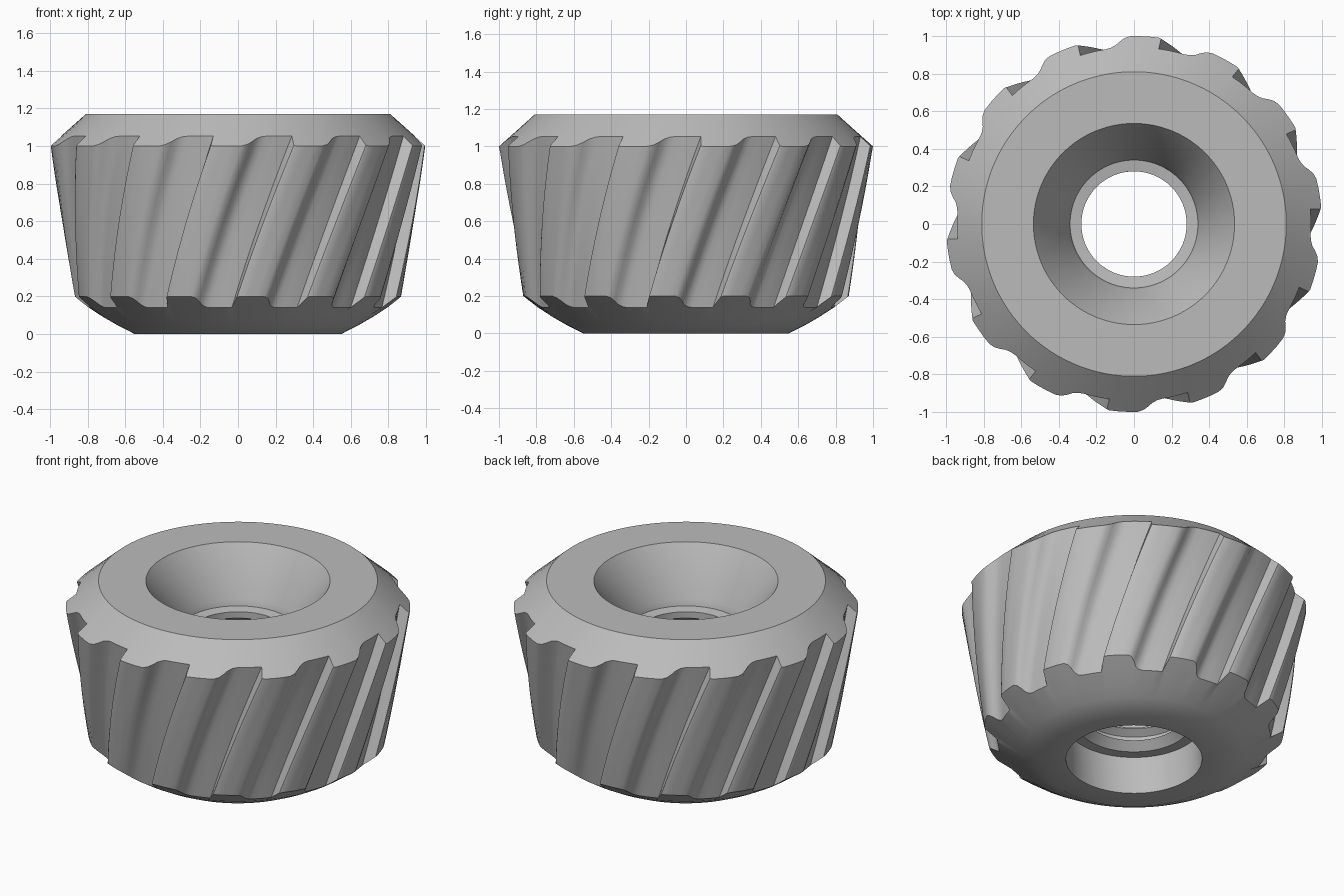
import bpy
import bmesh
import math

cube = bpy.data.objects.get("Cube")
if cube:
    bpy.data.objects.remove(cube, do_unlink=True)

TEETH = 14
PITCH = math.tau / TEETH
TWIST = math.radians(22)            # helix turn per unit of height
START = math.radians(-98.4)         # steep tooth edge at z = 1
SLOPE = 0.1625                      # outward taper of the flutes
SIDE_ROWS = 10

# Tooth section: (fraction of pitch, depth below the land)
TOOTH = [(0, 0.005), (0.03, 0), (0.14, 0), (0.26, 0), (0.37, 0.001),
         (0.43, 0.010), (0.48, 0.030), (0.52, 0.050), (0.58, 0.063),
         (0.64, 0.067), (0.75, 0.067), (0.86, 0.067), (0.97, 0.067),
         (0.985, 0.035)]

# Domed underside, then the top ring, countersink and bore
UNDERSIDE = [(0.55, 0), (0.64, 0.046), (0.72, 0.092)]
TOP = [(0.81, 1.17), (0.535, 1.17), (0.35, 0.89), (0.34, 0.85), (0.28, 0.84)]
COUNTERBORE = [(0.33, 0.24), (0.395, 0.24), (0.395, 0.12), (0.395, 0)]


def thread_profile(count, high, low):
    """Shallow ridges running down the bore."""
    step = (high - low) / count
    points = []
    for i in range(count):
        z = high - i * step
        points += [(0.28, z), (0.325, z - step * 0.35),
                   (0.325, z - step * 0.6), (0.28, z - step * 0.9)]
    return points


def column_profile(depth):
    """Closed radius/height section through one line of the tooth form."""
    base = 0.8375 - depth
    # Where the flute meets the underside cone and the top chamfer
    low = (0.145 + (base - 0.8) * 0.786) / (1 - SLOPE * 0.786)
    high = (1 + (1 - base) * 0.895) / (1 + SLOPE * 0.895)
    side = []
    for i in range(SIDE_ROWS + 1):
        z = low + (high - low) * i / SIDE_ROWS
        side.append((base + SLOPE * z, z))
    return UNDERSIDE + side + TOP + thread_profile(6, 0.80, 0.28) + COUNTERBORE


# Fluted body
bm = bmesh.new()
columns = []
for tooth in range(TEETH):
    for fraction, depth in TOOTH:
        column = []
        for r, z in column_profile(depth):
            a = START + (tooth + fraction) * PITCH + TWIST * (z - 1)
            column.append(bm.verts.new((r * math.cos(a), r * math.sin(a), z)))
        columns.append(column)

for i, left in enumerate(columns):
    right = columns[(i + 1) % len(columns)]
    for j in range(len(left)):
        k = (j + 1) % len(left)
        bm.faces.new((left[j], right[j], right[k], left[k]))
bmesh.ops.recalc_face_normals(bm, faces=bm.faces)

mesh = bpy.data.meshes.new("fluted_cutter")
bm.to_mesh(mesh)
bm.free()
body = bpy.data.objects.new("fluted_cutter", mesh)
bpy.context.collection.objects.link(body)

# Plain steel grey
steel = bpy.data.materials.new("steel_grey")
steel.use_nodes = True
color = (0.5, 0.5, 0.5, 1)
steel.diffuse_color = color
steel.node_tree.nodes["Principled BSDF"].inputs["Base Color"].default_value = color
mesh.materials.append(steel)

bpy.ops.object.select_all(action="DESELECT")
body.select_set(True)
bpy.context.view_layer.objects.active = body
bpy.ops.object.shade_smooth_by_angle(angle=math.radians(28))
